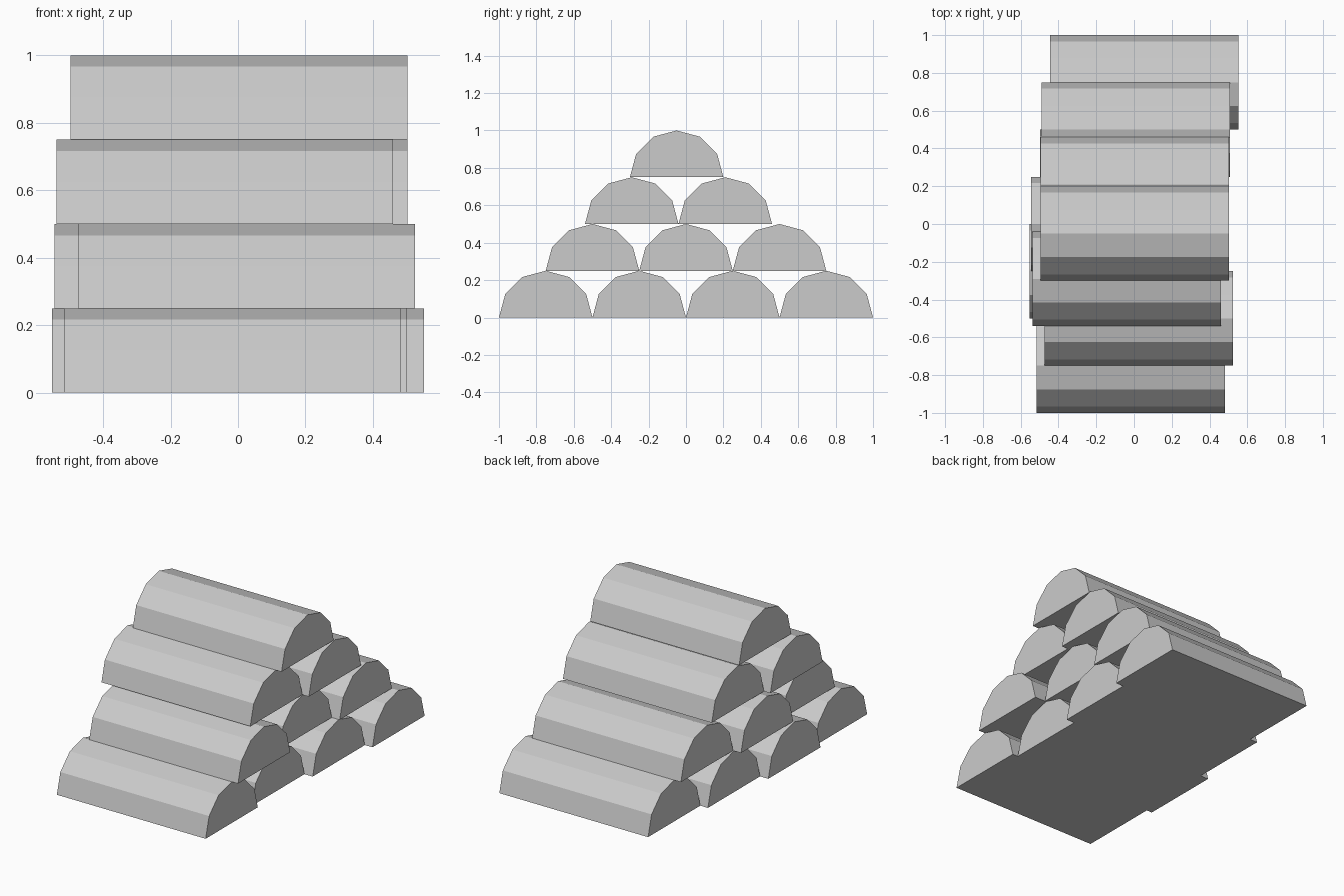
import bpy
import bmesh
from math import cos, sin, pi

if "Cube" in bpy.data.objects:
    bpy.data.objects.remove(bpy.data.objects["Cube"])

RADIUS = 0.25
LENGTH = 0.998
SIDES = 6


def half_log(name, x, y, z):
    """Split log along x: half-round top, flat underside, closed ends."""
    bm = bmesh.new()
    profile = [bm.verts.new((x - LENGTH / 2,
                             y + RADIUS * cos(pi * i / SIDES),
                             z + RADIUS * sin(pi * i / SIDES)))
               for i in range(SIDES + 1)]
    end = bm.faces.new(profile)
    ext = bmesh.ops.extrude_face_region(bm, geom=[end], use_keep_orig=True)
    moved = [g for g in ext["geom"] if isinstance(g, bmesh.types.BMVert)]
    bmesh.ops.translate(bm, verts=moved, vec=(LENGTH, 0, 0))
    bmesh.ops.recalc_face_normals(bm, faces=bm.faces[:])
    mesh = bpy.data.meshes.new(name)
    bm.to_mesh(mesh)
    bm.free()
    bpy.context.collection.objects.link(bpy.data.objects.new(name, mesh))


# Rows from bottom to top: (y centre of first log, sideways x shift of each log)
rows = [
    (-0.75, [-0.016, -0.053, 0.002, 0.053]),
    (-0.50, [0.026, -0.045, 0.008]),
    (-0.29, [-0.039, 0.004]),
    (-0.05, [0.003]),
]

# Stacked pile of logs
for r, (y0, shifts) in enumerate(rows):
    for i, x in enumerate(shifts):
        half_log(f"log_row{r + 1}_{i + 1}", x, y0 + i * 2 * RADIUS, r * RADIUS)
